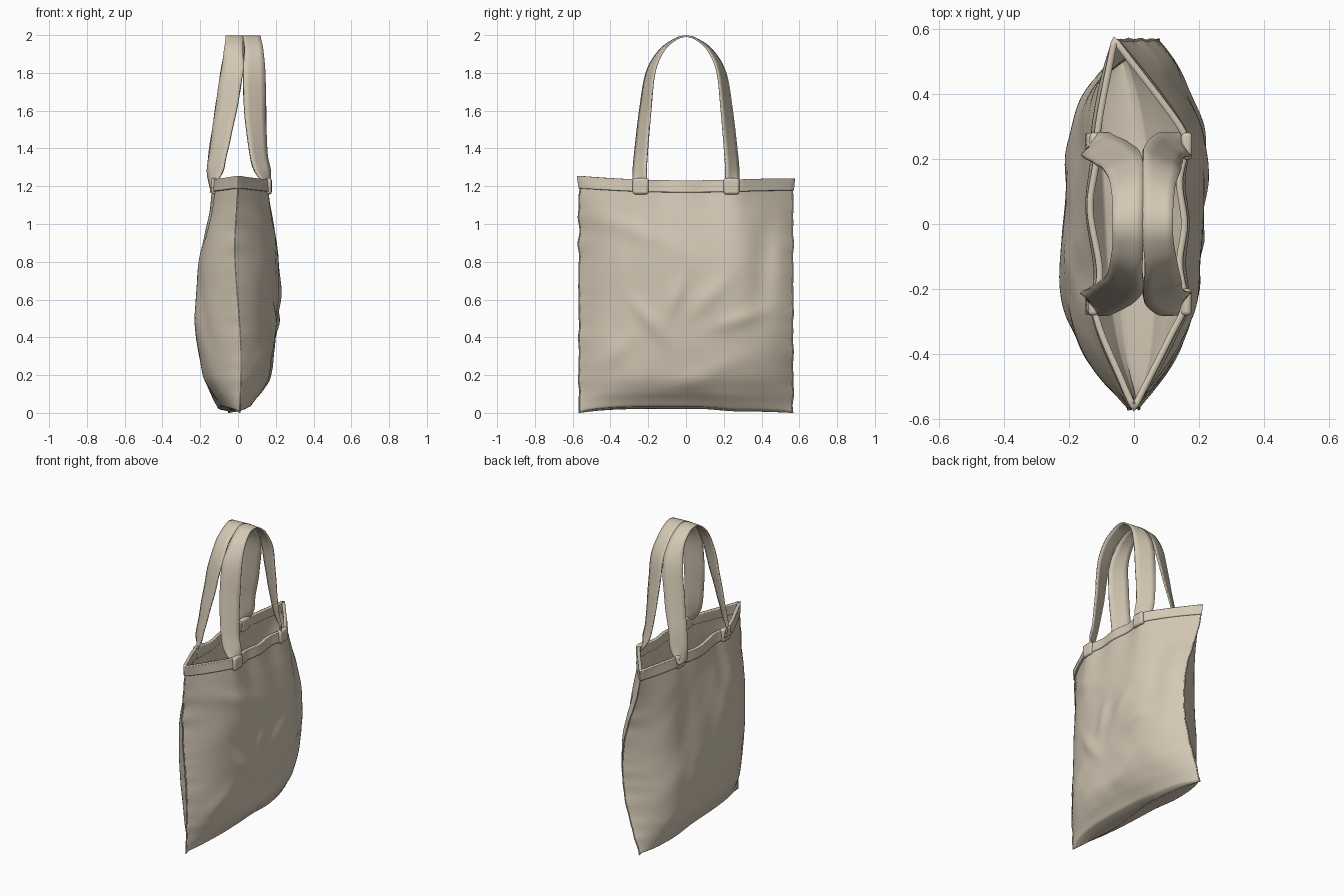
import bpy, bmesh, math
from mathutils import Vector, noise

if "Cube" in bpy.data.objects:
    bpy.data.objects.remove(bpy.data.objects["Cube"])

canvas = bpy.data.materials.new("natural_canvas")
canvas.use_nodes = True
COLOR = (0.66, 0.58, 0.46, 1)
canvas.diffuse_color = COLOR
bsdf = canvas.node_tree.nodes["Principled BSDF"]
bsdf.inputs["Base Color"].default_value = COLOR
bsdf.inputs["Roughness"].default_value = 0.9

HALF, TOP = 0.565, 1.235


def spline(keys, v):
    """Smooth curve through (position, value) keys."""
    v = min(max(v, keys[0][0]), keys[-1][0])
    n = len(keys)
    i = next((k for k in range(n - 1) if v <= keys[k + 1][0]), n - 2)

    def slope(k):
        a, b = keys[max(k - 1, 0)], keys[min(k + 1, n - 1)]
        return (b[1] - a[1]) / (b[0] - a[0])
    (p, a), (q, b) = keys[i], keys[i + 1]
    h = q - p
    t = (v - p) / h
    e = t * t * (3 - 2 * t)
    return (a + (b - a) * e + h * t * (1 - t) ** 2 * slope(i)
            - h * t * t * (1 - t) * slope(i + 1))


def smooth(a, b, v):
    t = min(max((v - a) / (b - a), 0), 1)
    return t * t * (3 - 2 * t)


def finish(ob, angle):
    ob.data.materials.append(canvas)
    bpy.ops.object.select_all(action="DESELECT")
    ob.select_set(True)
    bpy.context.view_layer.objects.active = ob
    bpy.ops.object.shade_smooth_by_angle(angle=math.radians(angle))


def make(name, rows, closed, thickness, offset=0.0):
    """Skin rows of points into a cloth sheet."""
    bm = bmesh.new()
    grid = [[bm.verts.new(p) for p in row] for row in rows]
    for low, high in zip(grid, grid[1:]):
        n = len(low)
        for i in range(n if closed else n - 1):
            j = (i + 1) % n
            bm.faces.new((low[i], low[j], high[j], high[i]))
    bmesh.ops.remove_doubles(bm, verts=bm.verts, dist=0.0004)
    bmesh.ops.recalc_face_normals(bm, faces=bm.faces)
    mesh = bpy.data.meshes.new(name)
    bm.to_mesh(mesh)
    bm.free()
    ob = bpy.data.objects.new(name, mesh)
    bpy.context.collection.objects.link(ob)
    finish(ob, 60)
    m = ob.modifiers.new("cloth", "SOLIDIFY")
    m.thickness, m.offset = thickness, offset


# Bag shape: side seams, belly depth by height, and mouth outline
front_seam = [(0, 0.01), (0.35, 0.015), (0.9, -0.02), (1.24, 0)]
back_seam = [(0, -0.05), (0.4, 0.065), (0.75, 0.06), (1.24, -0.06)]
belly = {1: [(0, 0.05), (0.05, 0.085), (0.1, 0.12), (0.2, 0.165), (0.45, 0.2),
             (0.7, 0.21), (1, 0.205), (1.24, 0.18)],
         -1: [(0, -0.085), (0.05, -0.115), (0.1, -0.142), (0.2, -0.185), (0.45, -0.222),
              (0.7, -0.205), (1, -0.175), (1.24, -0.15)]}
mouth = {1: [(-HALF, 0), (-0.33, 0.12), (-0.25, 0.155), (-0.12, 0.14), (0, 0.155),
             (0.13, 0.14), (0.25, 0.16), (0.31, 0.135), (HALF, -0.06)],
         -1: [(-HALF, 0), (-0.5, -0.03), (-0.27, -0.12), (-0.15, -0.105), (0.05, -0.135),
              (0.2, -0.115), (0.3, -0.11), (HALF, -0.06)]}
# Folds: y, z, angle, length, width, height
folds = {1: [(-0.3, 0.98, -0.4, 0.2, 0.05, 0.012), (-0.2, 0.5, -0.9, 0.13, 0.04, 0.016),
             (-0.05, 0.62, 1.2, 0.12, 0.04, 0.012), (0.13, 0.62, 0.8, 0.14, 0.05, 0.013),
             (0.3, 0.5, 0.3, 0.16, 0.04, 0.013), (0.42, 0.8, 1.5, 0.3, 0.07, -0.025),
             (0.1, 0.2, 0.4, 0.25, 0.06, 0.01), (-0.4, 0.3, 0.7, 0.15, 0.05, 0.012)],
         -1: [(-0.1, 0.85, 1.3, 0.4, 0.08, 0.006), (0.25, 0.7, 1.75, 0.35, 0.08, -0.01),
              (0.2, 0.4, 0.9, 0.16, 0.05, 0.008), (-0.35, 0.5, 1.2, 0.25, 0.06, -0.01)]}


def wrinkle(side, y, z):
    total = 0.008 * noise.noise(Vector((side * 5, y * 4, z * 3)))
    total += 0.004 * noise.noise(Vector((side * 9, y * 8 + z * 3, z * 5)))
    for fy, fz, ang, length, width, height in folds[side]:
        a = (y - fy) * math.cos(ang) + (z - fz) * math.sin(ang)
        b = (z - fz) * math.cos(ang) - (y - fy) * math.sin(ang)
        total += height * math.exp(-(a / length) ** 2 - (b / width) ** 2)
    return total


def bag_point(side, u, z):
    y = u * HALF
    front, back = spline(front_seam, z), spline(back_seam, z)
    seam = front + (back - front) * (u + 1) / 2
    depth = spline(belly[side], z) - (front + back) / 2
    flat = smooth(0, 0.012, z)
    # fuller toward the back of the right panel
    fullness = 3.5 if side > 0 else 3.2 + 1.8 * smooth(-0.1, 0.3, u)
    # the bottom seam wanders in a gentle S beneath the bag
    x = seam + depth * flat * (1 - abs(u) ** fullness) + (1 - flat) * 0.035 * math.sin(u * math.pi)
    t = max((z - 0.7) / (TOP - 0.7), 0) ** 2
    x += (spline(mouth[side], y) - x) * min(t, 1)
    edge = 1 - abs(u) ** 6
    x += side * wrinkle(side, y, z) * edge * smooth(0, 0.15, z) * (1 - smooth(0.95, 1.2, z))
    # ragged seam, lifted bottom middle, sagging rim
    y *= 1 + 0.014 * noise.noise(Vector((u, 0, z * 14))) * abs(u) ** 8
    sag = 0.012 * abs(u) ** 2 - 0.012 * (1 - u * u) - 0.014 * max(u, 0) ** 4
    lift = 0.022 * (1 - u ** 4) * (1 - smooth(0, 0.2, z)) * (1 - 0.6 * smooth(0.1, 0.5, u))
    return Vector((x, y, z + sag * smooth(0.9, TOP, z) + lift))


def bag_loop(z, n=72):
    us = [math.sin((i / n - 0.5) * math.pi) * 0.3 + (2 * i / n - 1) * 0.7 for i in range(n + 1)]
    return ([bag_point(1, u, z) for u in us]
            + [bag_point(-1, u, z) for u in reversed(us[1:-1])])


# Bag body, denser rows at the flat bottom
heights = [TOP * (k / 70) ** 1.35 for k in range(71)]
make("bag_body", [bag_loop(z) for z in heights], True, 0.008, -1)

# Folded hem around the mouth
hem_rows = [1.178, 1.185, 1.205, 1.225, TOP + 0.004, TOP + 0.008]
make("top_hem", [bag_loop(z) for z in hem_rows], True, 0.02)


# Thin raised seams along the sides and bottom
def seam_cord(name, points):
    curve = bpy.data.curves.new(name, "CURVE")
    curve.dimensions = "3D"
    curve.bevel_depth, curve.bevel_resolution = 0.004, 1
    curve.use_fill_caps = True
    sp = curve.splines.new("POLY")
    sp.points.add(len(points) - 1)
    for sp_point, p in zip(sp.points, points):
        sp_point.co = (*p, 1)
    ob = bpy.data.objects.new(name, curve)
    bpy.context.collection.objects.link(ob)
    curve.materials.append(canvas)


for label, u in (("front", -1), ("back", 1)):
    seam_cord(label + "_side_seam", [bag_point(1, u, TOP * k / 60) for k in range(61)])
seam_cord("bottom_seam", [bag_point(1, k / 20 - 1, 0) + Vector((0, 0, 0.003))
                          for k in range(41)])

# Handles: z, y, half width across x, half width across y, from tab to crown
half_path = [(1.19, 0.24, 0, 0.038), (1.275, 0.245, 0.04, 0.035), (1.38, 0.238, 0.046, 0.033),
             (1.6, 0.216, 0.056, 0.029), (1.8, 0.188, 0.058, 0.022), (1.915, 0.132, 0.05, 0.012),
             (1.976, 0.06, 0.047, 0.004), (1.994, 0, 0.047, 0)]
centers = {1: (0.165, 0.132, 0.108, 0.09, 0.088, 0.08, 0.074, 0.073),
           -1: (-0.145, -0.122, -0.105, -0.065, -0.034, -0.024, -0.02, -0.02)}


def strap(side, count=84):
    half = [(x, *p) for x, p in zip(centers[side], half_path)]
    keys = half + [(x, z, -y, wx, -wy) for x, z, y, wx, wy in reversed(half[:-1])]
    tracks = [list(enumerate(track)) for track in zip(*keys)]
    rows = []
    for k in range(count + 1):
        x, z, y, wx, wy = (spline(t, k / count * (len(keys) - 1)) for t in tracks)
        x += 0.006 * noise.noise(Vector((side, y * 9, z * 6))) * smooth(1.2, 1.4, z)
        across = Vector((side * wx, -wy, 0))
        rows.append([Vector((x, y, z)) + across * s for s in (-1, -0.5, 0, 0.5, 1)])
    return rows


for label, side in (("left", 1), ("right", -1)):
    make(label + "_handle", strap(side), False, 0.009)

    # Stitched tabs wrapping the hem where each strap is sewn on
    for end, y in (("front", -0.24), ("back", 0.24)):
        at = bag_point(side, y / HALF, 1.21)
        bpy.ops.mesh.primitive_cube_add(size=1, location=at + Vector((side * 0.002, 0, -0.002)))
        tab = bpy.context.object
        tab.name = f"{label}_{end}_tab"
        tab.scale = (0.034, 0.084, 0.086)
        bpy.ops.object.transform_apply(location=False, rotation=False, scale=True)
        bevel = tab.modifiers.new("rounded", "BEVEL")
        bevel.width, bevel.segments = 0.013, 3
        finish(tab, 50)
